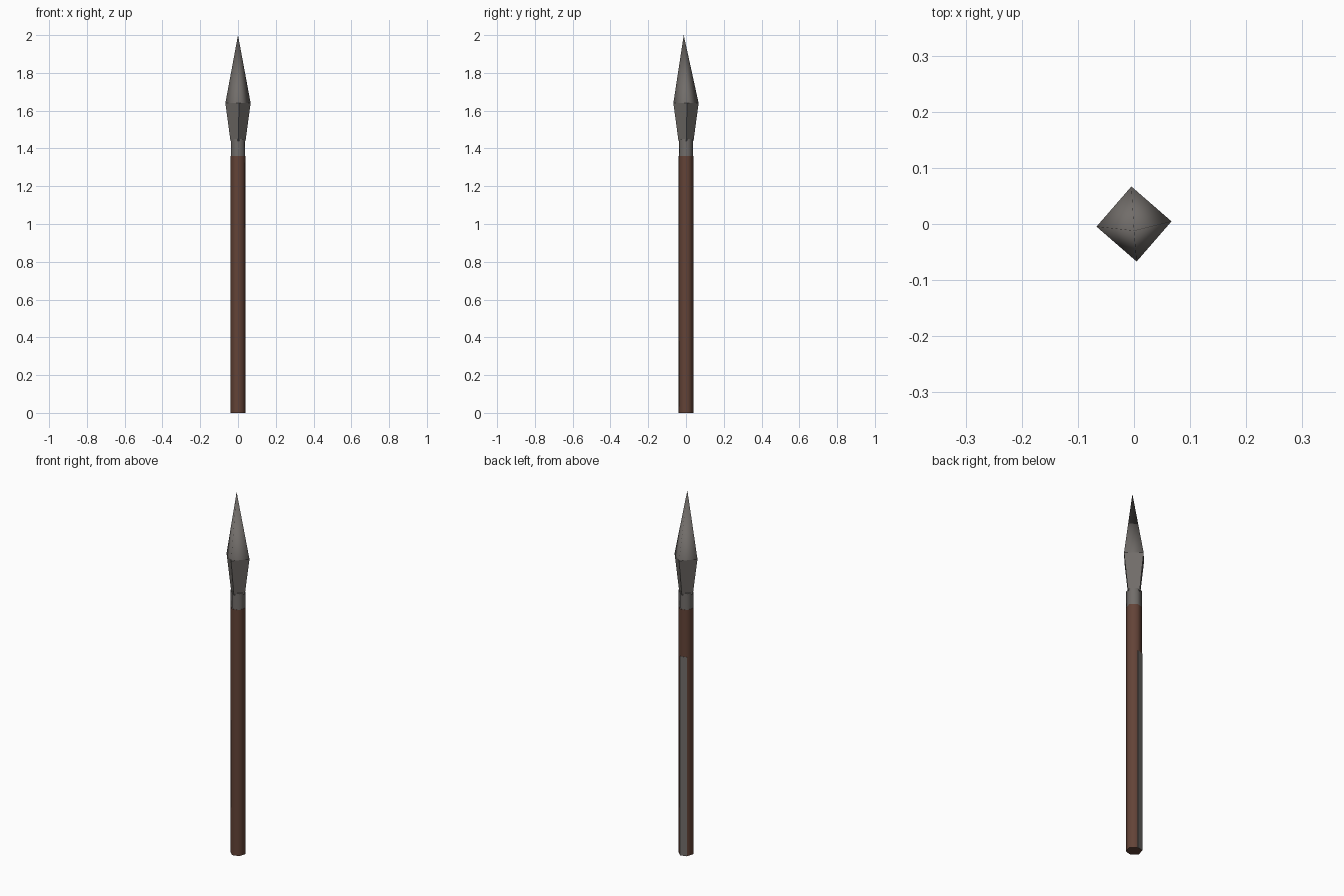
import bpy, bmesh, math

if "Cube" in bpy.data.objects:
    bpy.data.objects.remove(bpy.data.objects["Cube"])


def material(name, rgb):
    m = bpy.data.materials.new(name)
    m.diffuse_color = (*rgb, 1)
    m.use_nodes = True
    m.node_tree.nodes["Principled BSDF"].inputs["Base Color"].default_value = m.diffuse_color
    return m


steel = material("dark steel", (0.165, 0.152, 0.142))
wood = material("dark brown wood", (0.125, 0.056, 0.038))


def ring(bm, sides, turn, r, z, cx=0.0, cy=0.0):
    return [bm.verts.new((cx + r * math.cos(math.radians(turn) + i * math.tau / sides),
                          cy + r * math.sin(math.radians(turn) + i * math.tau / sides), z))
            for i in range(sides)]


def loft(name, sides, turn, levels, mat, tip=None, smooth=False):
    """Stack rings of (radius, z); optionally close the top in a point."""
    bm = bmesh.new()
    rings = [ring(bm, sides, turn, r, z) for r, z in levels]
    for a, b in zip(rings, rings[1:]):
        for i in range(sides):
            j = (i + 1) % sides
            bm.faces.new((a[i], a[j], b[j], b[i])).smooth = smooth
    bm.faces.new(rings[0][::-1])
    top = rings[-1]
    if tip:
        p = bm.verts.new(tip)
        for i in range(sides):
            bm.faces.new((top[i], top[(i + 1) % sides], p)).smooth = smooth
    else:
        bm.faces.new(top)
    me = bpy.data.meshes.new(name)
    bm.to_mesh(me)
    bm.free()
    me.materials.append(mat)
    ob = bpy.data.objects.new(name, me)
    bpy.context.collection.objects.link(ob)
    return ob


# wooden shaft and the short steel socket above it
R = 0.04
loft("shaft", 6, 15, [(R, 0.0), (R, 1.36)], wood, smooth=True)
loft("socket", 6, 15, [(R * 0.97, 1.36), (R * 0.97, 1.45)], steel, smooth=True)

# four-sided spear head: faceted lower taper, smooth long point
loft("head_base", 4, 4, [(0.04, 1.44), (0.067, 1.64)], steel)
loft("head_point", 4, 4, [(0.067, 1.64)], steel, tip=(0.0, -0.012, 2.0), smooth=True)

# thin steel strip along the back left face of the shaft
a = math.radians(105)
dist = R * math.cos(math.pi / 6) + 0.0005
bpy.ops.mesh.primitive_cube_add(size=1, location=(dist * math.cos(a), dist * math.sin(a), 0.55),
                                rotation=(0, 0, a))
strip = bpy.context.object
strip.name = "back_strip"
strip.scale = (0.003, 0.038, 1.1)
strip.data.materials.append(steel)
